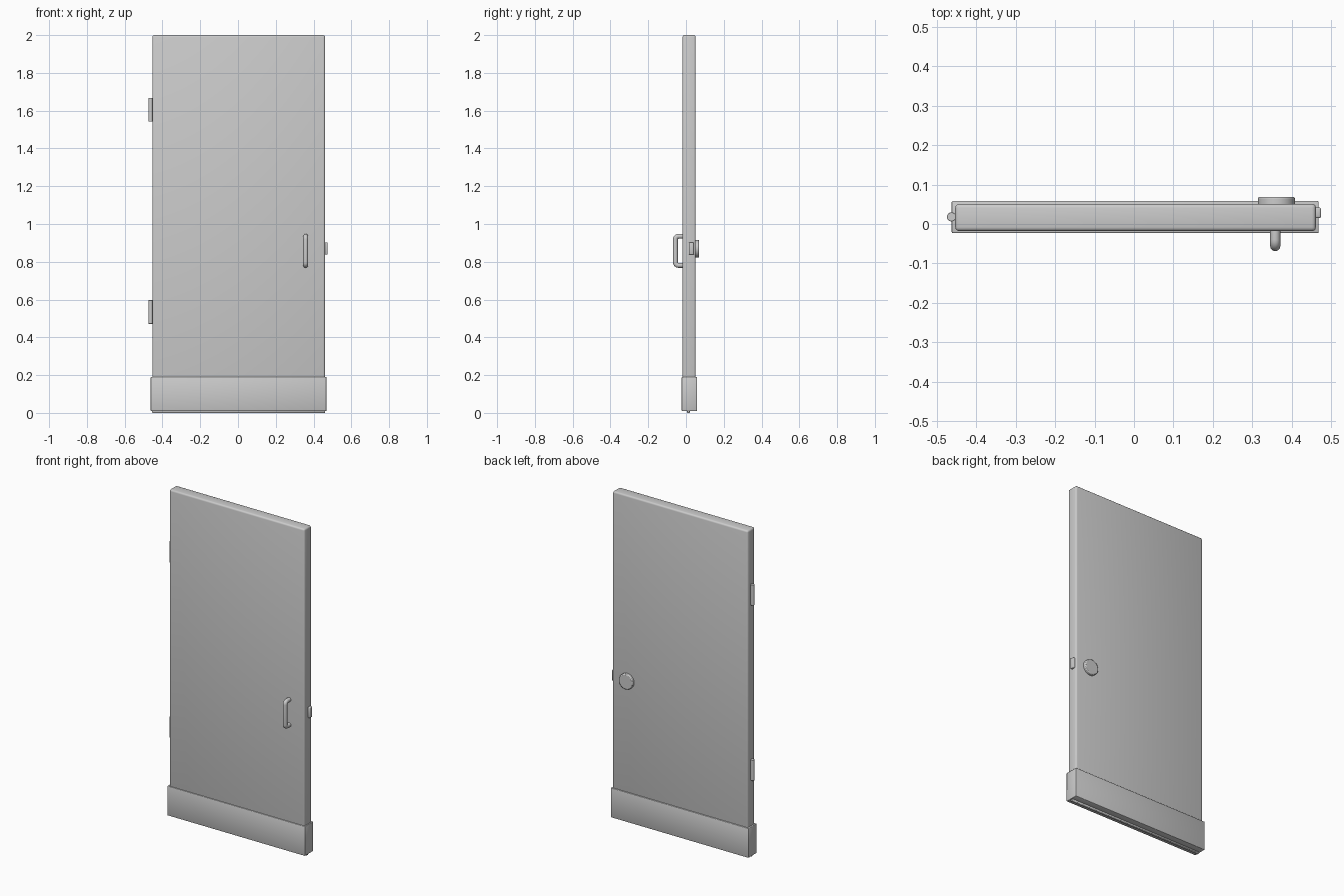
import bpy, math

if "Cube" in bpy.data.objects:
    bpy.data.objects.remove(bpy.data.objects["Cube"])


def apply_bevel(ob, width, segments=2):
    if width:
        mod = ob.modifiers.new("edge_bevel", 'BEVEL')
        mod.width = width
        mod.segments = segments
        mod.limit_method = 'ANGLE'
        mod.angle_limit = math.radians(40)


def box(name, x, y, z, bevel=0.0, segments=2):
    """Box from (min, max) pairs per axis."""
    centre = [(a + b) / 2 for a, b in (x, y, z)]
    bpy.ops.mesh.primitive_cube_add(size=1, location=centre)
    ob = bpy.context.object
    ob.name = name
    ob.scale = [b - a for a, b in (x, y, z)]
    bpy.ops.object.transform_apply(location=False, rotation=False, scale=True)
    apply_bevel(ob, bevel, segments)
    bpy.ops.object.shade_smooth()
    return ob


def cylinder(name, loc, radius, depth, rot=(0, 0, 0), bevel=0.0):
    bpy.ops.mesh.primitive_cylinder_add(vertices=32, radius=radius, depth=depth,
                                        location=loc, rotation=rot)
    ob = bpy.context.object
    ob.name = name
    apply_bevel(ob, bevel)
    bpy.ops.object.shade_smooth_by_angle(angle=math.radians(40))
    return ob


# door slab
box("door_slab", (-0.453, 0.461), (-0.018, 0.051), (0.02, 2.0), 0.010, 3)

# kick plate wrapped round the foot, with the seal strip under it
box("kick_plate", (-0.462, 0.468), (-0.023, 0.058), (0.01, 0.19), 0.003, 2)
box("bottom_seal", (-0.455, 0.461), (0.006, 0.020), (0.0, 0.03), 0.002, 1)

# hinge barrels
for label, z in (("lower", 0.534), ("upper", 1.604)):
    cylinder(label + "_hinge", (-0.4625, 0.018, z), 0.0115, 0.125, bevel=0.001)

# latch on the free edge
box("latch", (0.45, 0.474), (0.015, 0.042), (0.838, 0.902), 0.004, 2)

# round disc on the back
cylinder("back_knob", (0.361, 0.057, 0.869), 0.047, 0.024,
         (math.pi / 2, 0, 0), bevel=0.005)

# pull handle on the front: swept round bar with curved corners
R = 0.013
y_in, y_out, z_lo, z_hi, turn = -0.010, -0.069 + R, 0.768 + R, 0.948 - R, 0.016
points = [(y_in, z_lo)]
for cz, start in ((z_lo + turn, 270), (z_hi - turn, 180)):
    for i in range(7):
        a = math.radians(start - 15 * i)
        points.append((y_out + turn + turn * math.cos(a), cz + turn * math.sin(a)))
points.append((y_in, z_hi))

curve = bpy.data.curves.new("pull_handle", 'CURVE')
curve.dimensions = '3D'
curve.bevel_depth = R
curve.bevel_resolution = 4
curve.use_fill_caps = True
spline = curve.splines.new('POLY')
spline.points.add(len(points) - 1)
for p, (y, z) in zip(spline.points, points):
    p.co = (0.358, y, z, 1)
spline.use_smooth = True
bpy.context.collection.objects.link(bpy.data.objects.new("pull_handle", curve))
